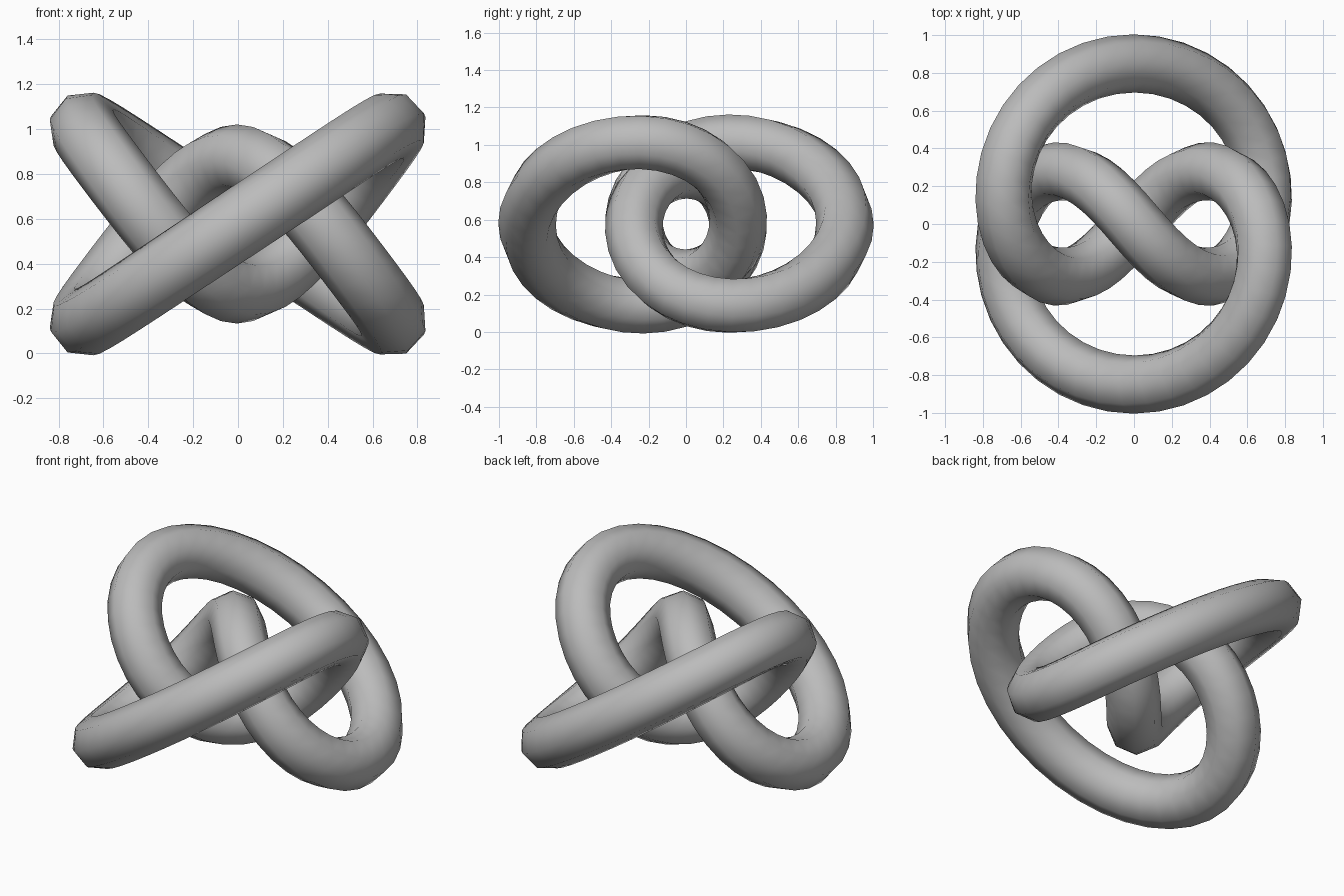
import bpy
from math import sin, cos, tau

cube = bpy.data.objects.get("Cube")
if cube:
    bpy.data.objects.remove(cube, do_unlink=True)

STEPS = 96       # segments along the rope
RADIUS = 0.154   # rope thickness
MID = 0.577      # height of the knot's centre


def knot_point(t):
    """Centre line of a closed four-crossing knot with three half-turn axes."""
    x = 0.655 * sin(2 * t) + 0.115 * sin(4 * t)
    y = -0.39 * cos(t) - 0.46 * cos(3 * t)
    z = 0.115 * sin(t) + 0.385 * sin(3 * t) - 0.02 * sin(5 * t)
    return x, y, z + MID


# Grey material
grey = bpy.data.materials.new("plain grey")
grey.use_nodes = True
colour = (0.5, 0.5, 0.5, 1)
grey.diffuse_color = colour
grey.node_tree.nodes["Principled BSDF"].inputs["Base Color"].default_value = colour

# Closed path with an eight-sided round section
curve = bpy.data.curves.new("knotted_rope", "CURVE")
curve.dimensions = "3D"
curve.twist_mode = "MINIMUM"
curve.bevel_depth = RADIUS
curve.bevel_resolution = 2
path = curve.splines.new("POLY")
path.points.add(STEPS - 1)
for i, point in enumerate(path.points):
    point.co = (*knot_point(tau * i / STEPS), 1)
path.use_cyclic_u = True
curve.materials.append(grey)

# Turn the rope into a smooth-shaded mesh
rope = bpy.data.objects.new("knotted_rope", curve)
bpy.context.collection.objects.link(rope)
bpy.ops.object.select_all(action="DESELECT")
rope.select_set(True)
bpy.context.view_layer.objects.active = rope
bpy.ops.object.convert(target="MESH")
bpy.ops.object.shade_smooth()
